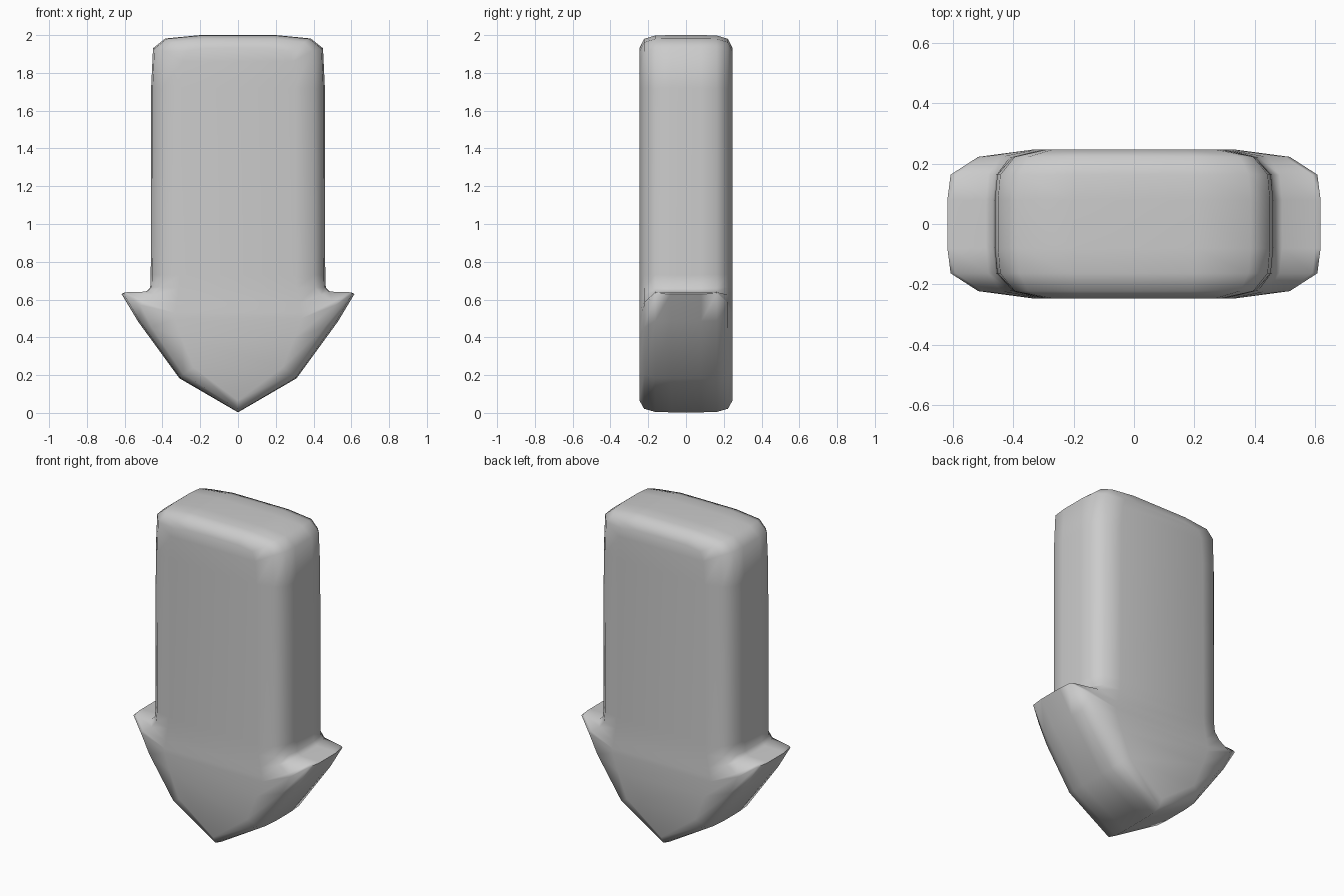
import bpy, bmesh, math

if "Cube" in bpy.data.objects:
    bpy.data.objects.remove(bpy.data.objects["Cube"])

# Half outlines (x, z) from the bottom tip up to the top centre, outer rim to flat face
rim = [(0, .003), (.31, .183), (.53, .485), (.617, .63), (.60, .637), (.49, .64), (.465, .662),
       (.462, .73), (.46, 1.72), (.45, 1.93), (.385, 1.982), (.2, 2.0), (0, 2.0)]
shoulder = [(0, .022), (.29, .205), (.455, .45), (.515, .57), (.50, .585), (.44, .625), (.41, .665),
            (.402, .73), (.40, 1.72), (.395, 1.915), (.35, 1.962), (.19, 1.98), (0, 1.98)]
face = [(0, .065), (.235, .24), (.30, .40), (.335, .50), (.335, .53), (.325, .58), (.31, .66),
        (.305, .73), (.30, 1.72), (.29, 1.86), (.27, 1.915), (.17, 1.93), (0, 1.932)]
rim_edge = [(x * .983, z + (.002 if z < 1 else -.002)) for x, z in rim]

half = [(.08, rim), (.163, rim_edge), (.222, shoulder), (.246, face)]
layers = [(-y, p) for y, p in reversed(half)] + half

# Loft the mirrored outlines through the thickness
bm = bmesh.new()
rings = []
for y, pts in layers:
    loop = pts + [(-x, z) for x, z in pts[-2:0:-1]]
    rings.append([bm.verts.new((x, y, z)) for x, z in loop])
n = len(rings[0])
for a, b in zip(rings, rings[1:]):
    for i in range(n):
        j = (i + 1) % n
        bm.faces.new((a[i], a[j], b[j], b[i]))

# Flat front and back faces, as strips from left to right
for r in (rings[0], rings[-1]):
    for i in range(n // 2):
        quad = [r[i], r[i + 1], r[-i - 1], r[-i % n]]
        bm.faces.new(list(dict.fromkeys(quad)))
bmesh.ops.recalc_face_normals(bm, faces=bm.faces)

mesh = bpy.data.meshes.new("arrow_marker")
bm.to_mesh(mesh)
bm.free()
arrow = bpy.data.objects.new("arrow_marker", mesh)
bpy.context.collection.objects.link(arrow)
bpy.context.view_layer.objects.active = arrow
arrow.select_set(True)
bpy.ops.object.shade_smooth_by_angle(angle=math.radians(65))
